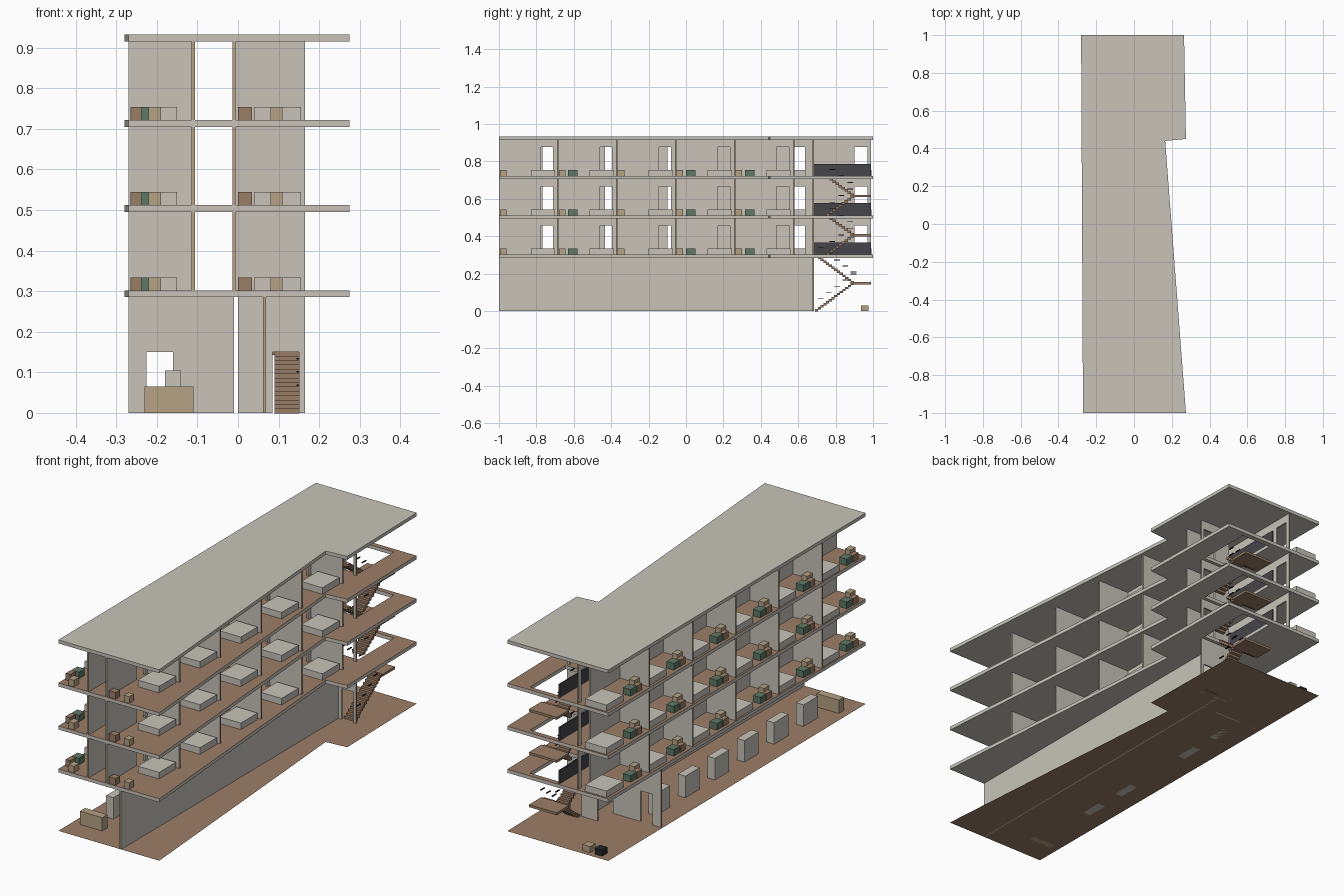
import bpy, bmesh
from mathutils import Vector

cube = bpy.data.objects.get("Cube")
if cube:
    bpy.data.objects.remove(cube, do_unlink=True)


def material(name, rgb):
    m = bpy.data.materials.new(name)
    m.use_nodes = True
    m.diffuse_color = (*rgb, 1)
    bsdf = next(n for n in m.node_tree.nodes if n.type == 'BSDF_PRINCIPLED')
    bsdf.inputs["Base Color"].default_value = (*rgb, 1)
    return m


PLASTER = material("plaster", (0.58, 0.55, 0.49))
BROWN = material("brown_wood", (0.33, 0.21, 0.13))
TAN = material("tan_wood", (0.46, 0.36, 0.23))
GREEN = material("green_fabric", (0.11, 0.19, 0.13))
DARK = material("dark_panel", (0.06, 0.06, 0.07))
BLACK = material("black_metal", (0.02, 0.02, 0.022))


def finish(bm, name, mats):
    mesh = bpy.data.meshes.new(name)
    bm.to_mesh(mesh)
    bm.free()
    for m in mats:
        mesh.materials.append(m)
    obj = bpy.data.objects.new(name, mesh)
    bpy.context.collection.objects.link(obj)
    return obj


def add_box(bm, x, y, z):
    """Add a box given its (low, high) range on each axis."""
    verts = bmesh.ops.create_cube(bm, size=1)["verts"]
    for v in verts:
        v.co = Vector([r[0] if c < 0 else r[1] for c, r in zip(v.co, (x, y, z))])


def box(name, x, y, z, mat):
    bm = bmesh.new()
    add_box(bm, x, y, z)
    return finish(bm, name, [mat])


def slab(name, loops, z, thick, mats):
    """Flat plate from outline loops (later loops are holes); last material on top."""
    bm = bmesh.new()
    edges = []
    for loop in loops:
        vs = [bm.verts.new((px, py, z)) for px, py in loop]
        edges += [bm.edges.new((a, b)) for a, b in zip(vs, vs[1:] + vs[:1])]
    bmesh.ops.triangle_fill(bm, edges=edges, use_beauty=True, normal=(0, 0, 1))
    if thick:
        ext = bmesh.ops.extrude_face_region(bm, geom=bm.faces[:])
        moved = [g for g in ext["geom"] if isinstance(g, bmesh.types.BMVert)]
        bmesh.ops.translate(bm, verts=moved, vec=(0, 0, thick))
        bmesh.ops.recalc_face_normals(bm, faces=bm.faces)
    for f in bm.faces:
        f.normal_update()
        if f.normal.z > 0.5:
            f.material_index = len(mats) - 1
    return finish(bm, name, mats)


def wall(name, axis, pos, span, z, doors=(), head=0.0):
    """Wall along an axis with door notches; its two end faces are tan."""
    lo, hi = span
    profile = [(lo, z[0])]
    for a, b in doors:
        profile += [(a, z[0]), (a, z[0] + head), (b, z[0] + head), (b, z[0])]
    profile += [(hi, z[0]), (hi, z[1]), (lo, z[1])]
    half = 0.004
    i = "xy".index(axis)

    def point(s, h):
        return (s, pos - half, h) if i == 0 else (pos - half, s, h)

    bm = bmesh.new()
    face = bm.faces.new([bm.verts.new(point(s, h)) for s, h in profile])
    ext = bmesh.ops.extrude_face_region(bm, geom=[face])
    moved = [g for g in ext["geom"] if isinstance(g, bmesh.types.BMVert)]
    shift = (0, 2 * half, 0) if i == 0 else (2 * half, 0, 0)
    bmesh.ops.translate(bm, verts=moved, vec=shift)
    bmesh.ops.recalc_face_normals(bm, faces=bm.faces)
    for f in bm.faces:
        s = f.calc_center_median()[i]
        if min(abs(s - lo), abs(s - hi)) < 0.001:
            f.material_index = 1
    return finish(bm, name, [PLASTER, TAN])


def at(start, size):
    return (start, start + size)


# Floor plates, roof and ground
OUTLINE = [(-0.27, -1), (0.275, -1), (0.165, 0.44), (0.275, 0.45), (0.265, 1), (-0.28, 1)]
STAIRWELL = [(0.0, 0.7), (0.16, 0.7), (0.16, 0.975), (0.0, 0.975)]
THICK = 0.017
LEVELS = [0.285, 0.495, 0.705]
ROOF = 0.915
slab("ground_floor", [OUTLINE], 0, 0, [BROWN])
for n, z in enumerate(LEVELS, 1):
    slab(f"floor_slab_{n}", [OUTLINE, STAIRWELL], z, THICK, [PLASTER, BROWN])
slab("roof_slab", [OUTLINE], ROOF, THICK, [PLASTER])

# Ground storey walls
GROUND = (0, LEVELS[0])
wall("ground_long_wall", "y", 0.065, (-1, 0.68), GROUND)
wall("ground_hall_wall", "x", 0.575, (-0.27, -0.01), GROUND, [(-0.225, -0.16)], 0.15)
STAIR_DOOR = [(0.085, 0.15)]
wall("ground_stair_wall", "x", 0.68, (0, 0.165), GROUND, STAIR_DOOR, 0.15)

# Ground storey furniture
box("reception_counter", (-0.23, -0.11), (-0.89, -0.85), (0, 0.065), TAN)
for n in range(6):
    box(f"display_block_{n}", (-0.18, -0.14), at(-0.76 + 0.228 * n, 0.11), (0, 0.105), PLASTER)
box("tan_planter", (-0.165, -0.125), (0.935, 0.975), (0, 0.03), TAN)
box("black_planter", (-0.23, -0.19), (0.935, 0.975), (0, 0.03), BLACK)

# Upper storeys
LEFT_PITCH, RIGHT_PITCH = 1 / 3, 0.315
for n, base in enumerate(LEVELS, 1):
    z = base + THICK
    top = LEVELS[n] if n < len(LEVELS) else ROOF
    h = (z, top)
    low = (z, z + 0.032)

    # Corridor walls with one door per room
    left_doors = [at(-0.766 + LEFT_PITCH * k, 0.07) for k in range(6)]
    right_doors = [at(-0.775 + RIGHT_PITCH * k, 0.065) for k in range(5)]
    wall(f"left_corridor_wall_{n}", "y", -0.11, (-1, 0.99), h, left_doors, 0.155)
    wall(f"right_corridor_wall_{n}", "y", -0.01, (-1, 0.575), h, right_doors, 0.155)
    wall(f"stair_wall_{n}", "x", 0.68, (0, 0.165), h, STAIR_DOOR, 0.15)
    box(f"stair_guard_{n}", (-0.012, -0.006), (0.68, 0.99), (z, z + 0.065), DARK)

    # Left rooms
    for k in range(6):
        y = -1 + LEFT_PITCH * k
        tag = f"left_{n}_{k}"
        if k:
            wall(f"room_wall_{tag}", "x", y, (-0.27, -0.114), h)
        box(f"bed_{tag}", (-0.265, -0.15), at(y + 0.195, 0.13), low, PLASTER)
        box(f"nightstand_{tag}", (-0.22, -0.19), at(y + 0.006, 0.04), low, TAN)
        box(f"desk_{tag}", (-0.262, -0.238), at(y + 0.045, 0.04), low, BROWN)
        box(f"chair_{tag}", (-0.26, -0.22), at(y + 0.087, 0.045), low, GREEN)

    # Right rooms
    for k in range(5):
        y = -1 + RIGHT_PITCH * k
        tag = f"right_{n}_{k}"
        wall(f"room_wall_{tag}", "x", y + RIGHT_PITCH, (-0.006, 0.165), h)
        box(f"bed_{tag}", (0.04, 0.155), at(y + 0.17, 0.13), low, PLASTER)
        box(f"nightstand_{tag}", (0.08, 0.11), at(y + 0.005, 0.035), low, TAN)
        box(f"desk_{tag}", (0, 0.035), at(y + 0.006, 0.034), low, BROWN)
        if k in (1, 3, 4):
            box(f"chair_{tag}", (0, 0.04), at(y + 0.055, 0.05), low, GREEN)


# Stairs: two flights and a half landing per storey, with short handrail pieces
def stair(n, z0, z1, start, steps):
    treads, rails = bmesh.new(), bmesh.new()
    end = 0.895
    run = (end - start) / steps
    rise = (z1 - z0) / (2 * steps)
    for k in range(steps):
        y = start + run * k
        up = z0 + rise * (k + 1)
        down = z1 - rise * k
        for x, t in (((0.09, 0.15), up), ((0.01, 0.07), down)):
            add_box(treads, x, (y, y + run * 1.15), (t - rise * 1.15, t))
            if k % 3 == 1:
                add_box(rails, (x[1] - 0.006, x[1]), (y, y + 0.03), at(t + 0.045, 0.004))
    mid = (z0 + z1) / 2
    add_box(treads, (0.005, 0.155), (end, 0.99), (mid - 0.008, mid + 0.004))
    finish(treads, f"stair_flights_{n}", [BROWN])
    finish(rails, f"handrail_pieces_{n}", [BLACK])


bases = [0] + [z + THICK for z in LEVELS[:-1]]
for n, (z0, top) in enumerate(zip(bases, LEVELS)):
    stair(n, z0, top + THICK, 0.69 if n == 0 else 0.75, 14 if n == 0 else 9)
